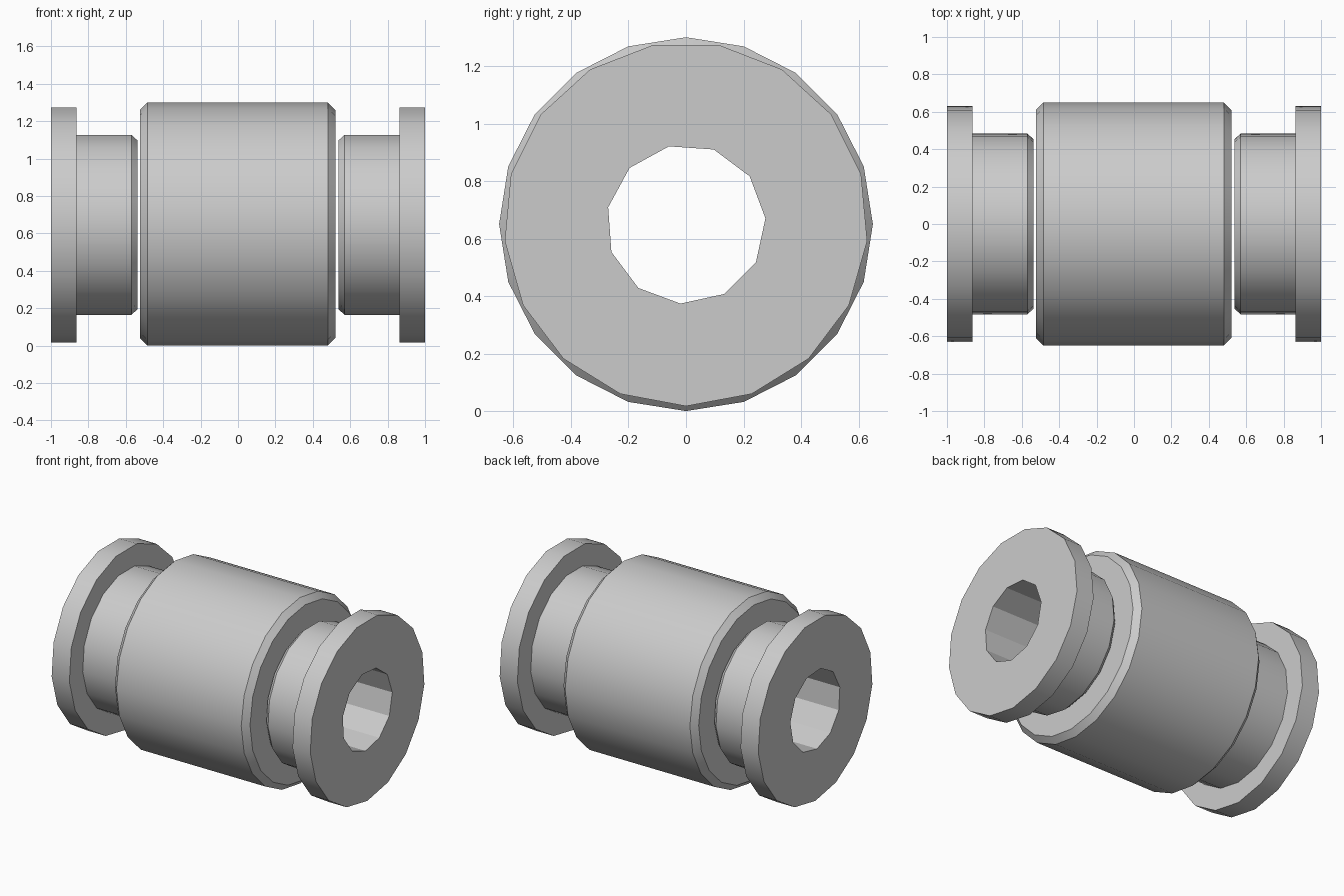
import bpy
import bmesh
import math

AXIS_Z = 0.65
BORE_RADIUS = 0.277
BORE_SIDES = 11

default = bpy.data.objects.get("Cube")
if default:
    bpy.data.objects.remove(default, do_unlink=True)

# One plain metal colour
metal = bpy.data.materials.new("grey metal")
colour = (0.6, 0.6, 0.6, 1.0)
metal.diffuse_color = colour
metal.use_nodes = True
metal.node_tree.nodes["Principled BSDF"].inputs["Base Color"].default_value = colour


def add_ring(bm, x, radius, sides, phase):
    """Closed loop of vertices around the x axis."""
    verts = []
    for i in range(sides):
        a = phase + math.tau * i / sides
        verts.append(bm.verts.new((x, radius * math.cos(a), radius * math.sin(a))))
    return verts


def bridge(bm, ring_a, ring_b):
    n = len(ring_a)
    for i in range(n):
        j = (i + 1) % n
        bm.faces.new((ring_a[i], ring_a[j], ring_b[j], ring_b[i]))


def loop_edges(bm, ring):
    return [bm.edges.get((v, ring[i - 1])) for i, v in enumerate(ring)]


def bored_part(name, profile, sides, phase):
    """Turn an (x, radius) profile about the axis, with a straight bore through it."""
    bm = bmesh.new()
    outer = [add_ring(bm, x, r, sides, phase) for x, r in profile]
    bore = [add_ring(bm, profile[k][0], BORE_RADIUS, BORE_SIDES, math.radians(-94))
            for k in (0, -1)]
    for a, b in zip(outer, outer[1:]):
        bridge(bm, a, b)
    bridge(bm, *bore)
    # Flat ring-shaped ends
    for rim, hole in ((outer[0], bore[0]), (outer[-1], bore[1])):
        bmesh.ops.triangle_fill(bm, use_beauty=True,
                                edges=loop_edges(bm, rim) + loop_edges(bm, hole))
    bmesh.ops.recalc_face_normals(bm, faces=bm.faces)
    mesh = bpy.data.meshes.new(name)
    bm.to_mesh(mesh)
    bm.free()
    mesh.materials.append(metal)
    obj = bpy.data.objects.new(name, mesh)
    obj.location.z = AXIS_Z
    bpy.context.collection.objects.link(obj)
    bpy.ops.object.select_all(action="DESELECT")
    obj.select_set(True)
    bpy.context.view_layer.objects.active = obj
    bpy.ops.object.shade_smooth_by_angle(angle=math.radians(30))
    return obj


# Chamfered outer sleeve
bored_part("sleeve_body",
           [(-0.525, 0.61), (-0.485, 0.65), (0.48, 0.65), (0.52, 0.61)],
           20, math.radians(90))

# Flanged bushings, one at each end
bushing = [(0.537, 0.455), (0.57, 0.485), (0.863, 0.485), (0.863, 0.633), (1.0, 0.633)]
for name, side in (("left_bushing", 1), ("right_bushing", -1)):
    bored_part(name, [(side * x, r) for x, r in bushing], 17, math.radians(-90))
